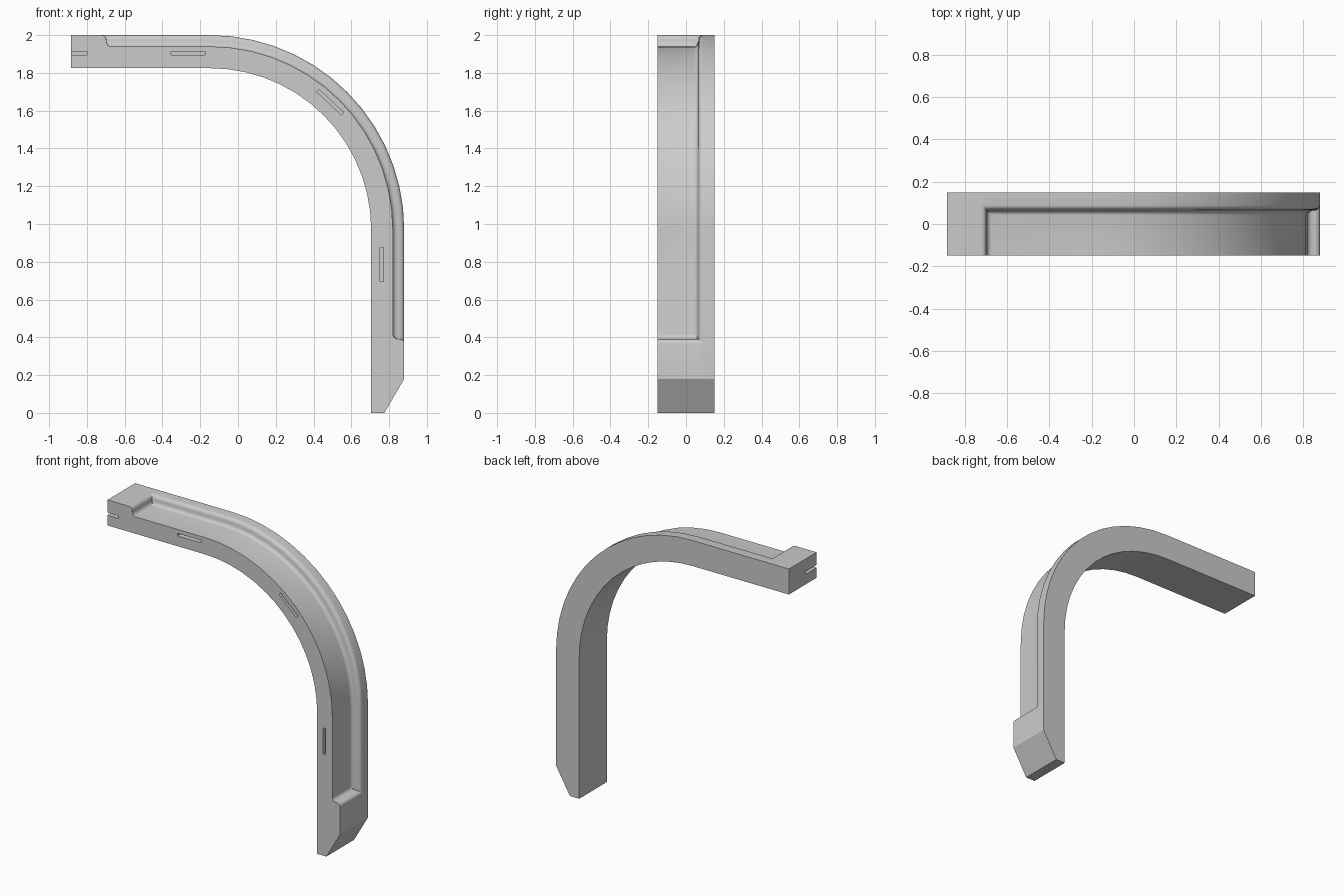
import bpy, bmesh
from math import sin, cos, pi
from mathutils import Vector, Matrix

cube = bpy.data.objects.get("Cube")
if cube:
    bpy.data.objects.remove(cube, do_unlink=True)

LEFT, RIGHT, TOP = -0.885, 0.88, 2.0
HALF_WIDTH, THICK, RADIUS = 0.15, 0.175, 1.03
CX, CZ = RIGHT - RADIUS, TOP - RADIUS
DEPTH, LIP = 0.06, 0.046
ARC_STEPS, FILLET_STEPS = 14, 5

grey = bpy.data.materials.new("plain grey")
grey.use_nodes = True
grey.diffuse_color = (0.6, 0.6, 0.6, 1)
grey.node_tree.nodes["Principled BSDF"].inputs["Base Color"].default_value = (0.6, 0.6, 0.6, 1)

# S-shaped wall of the recess: (distance from the rim, fraction of the depth)
angles = [pi / 2 * i / FILLET_STEPS for i in range(FILLET_STEPS + 1)]
upper = [(LIP / 2 * sin(a), 0.5 - 0.5 * cos(a)) for a in angles]
lower = [(LIP - d, 1 - f) for d, f in reversed(upper[:-1])]
wall = upper + lower

# Stations along the outer edge: point, inward normal, thickness, recess fraction
down, inward = Vector((0, 0, -1)), Vector((-1, 0, 0))
stations = [(Vector((LEFT, 0, TOP)), down, THICK, 0)]
stations += [(Vector((-0.72 + d, 0, TOP)), down, THICK, f) for d, f in wall]
for i in range(ARC_STEPS + 1):
    a = pi / 2 * i / ARC_STEPS
    out = Vector((sin(a), 0, cos(a)))
    stations.append((Vector((CX, 0, CZ)) + out * RADIUS, -out, THICK, 1))
stations += [(Vector((RIGHT, 0, 0.368 + d)), inward, THICK, f) for d, f in reversed(wall)]
stations.append((Vector((RIGHT, 0, 0.18)), inward, THICK, 0))
stations.append((Vector((0.775, 0, 0)), inward, 0.07, 0))

# Curved beam with the recess formed in its outer side
bm = bmesh.new()
rings = []
for point, normal, thick, frac in stations:
    section = [(-HALF_WIDTH, thick), (HALF_WIDTH, thick), (HALF_WIDTH, 0)]
    section += [(0.088 - d, DEPTH * min(f, frac)) for d, f in wall]
    section.append((-HALF_WIDTH, DEPTH * frac))
    rings.append([bm.verts.new(point + normal * h + Vector((0, y, 0))) for y, h in section])
for a, b in zip(rings, rings[1:]):
    for i in range(len(a)):
        j = (i + 1) % len(a)
        bm.faces.new((a[i], a[j], b[j], b[i]))
bm.faces.new(rings[0])
bm.faces.new(rings[-1])
bmesh.ops.recalc_face_normals(bm, faces=bm.faces)
mesh = bpy.data.meshes.new("curved_beam")
bm.to_mesh(mesh)
bm.free()
mesh.materials.append(grey)
beam = bpy.data.objects.new("curved_beam", mesh)
bpy.context.collection.objects.link(beam)

# Narrow slots in the front face, and the notch at the left end
bm = bmesh.new()
for x, z, turn in ((-0.89, 1.904, 0), (-0.265, 1.904, 0), (0.488, 1.645, pi * 0.24), (0.76, 0.785, pi / 2)):
    place = Matrix.Translation((x, -HALF_WIDTH, z)) @ Matrix.Rotation(turn, 4, 'Y')
    bmesh.ops.create_cube(bm, size=1, matrix=place @ Matrix.Diagonal((0.18, 0.24, 0.018, 1)))
cut_mesh = bpy.data.meshes.new("slot_cutter")
bm.to_mesh(cut_mesh)
bm.free()
cut_mesh.materials.append(grey)
cutter = bpy.data.objects.new("slot_cutter", cut_mesh)
bpy.context.collection.objects.link(cutter)
cutter.hide_render = True

mod = beam.modifiers.new("slots", 'BOOLEAN')
mod.operation = 'DIFFERENCE'
mod.solver = 'EXACT'
mod.object = cutter
bpy.ops.object.select_all(action='DESELECT')
bpy.context.view_layer.objects.active = beam
beam.select_set(True)
bpy.ops.object.modifier_apply(modifier=mod.name)
bpy.data.objects.remove(cutter, do_unlink=True)
bpy.ops.object.shade_smooth_by_angle(angle=pi / 6)
